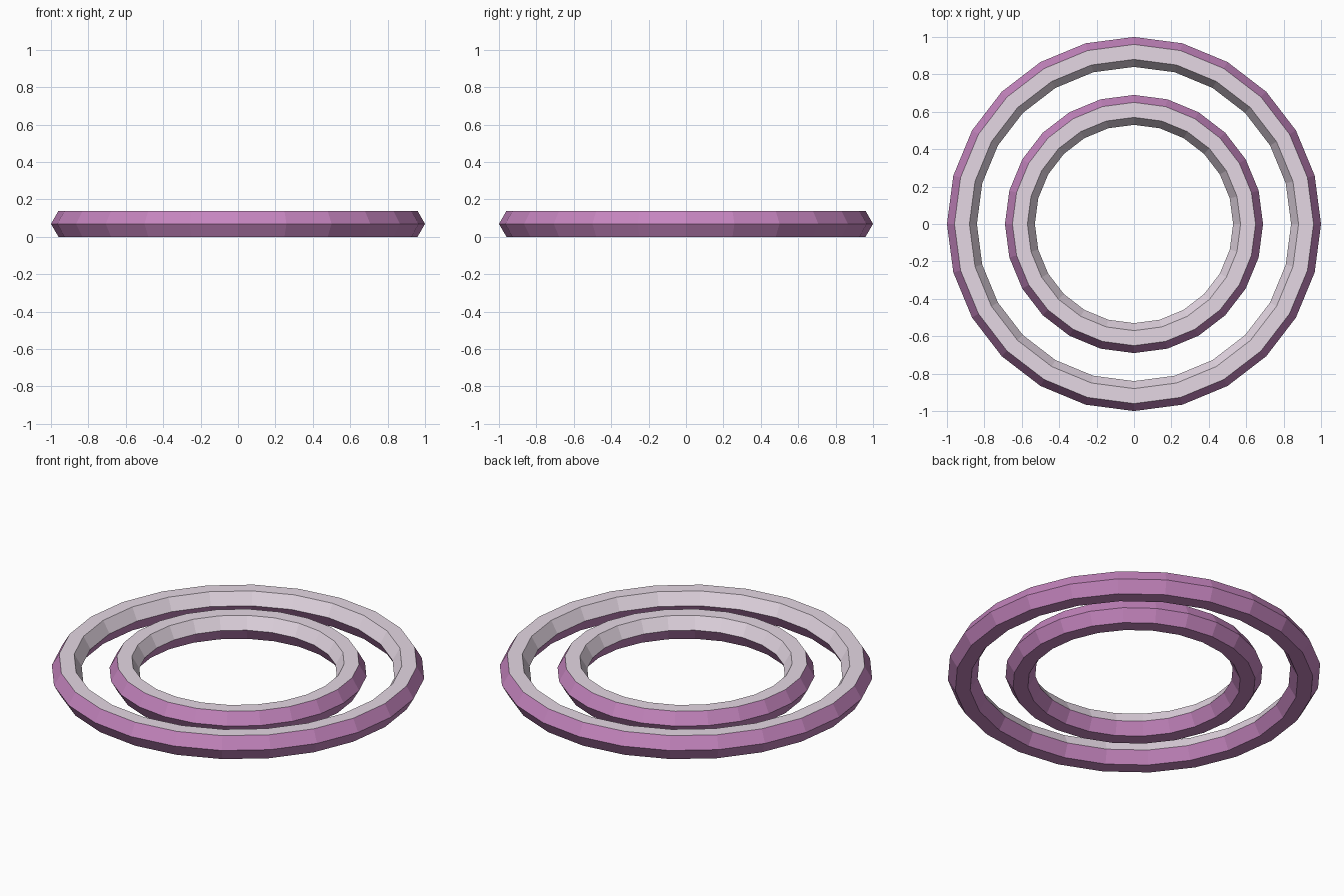
import bpy
import math

if "Cube" in bpy.data.objects:
    bpy.data.objects.remove(bpy.data.objects["Cube"])

TUBE = 0.08
HALF_HEIGHT = TUBE * math.sin(math.radians(60))


def material(name, color):
    mat = bpy.data.materials.new(name)
    mat.diffuse_color = color
    mat.use_nodes = True
    mat.node_tree.nodes["Principled BSDF"].inputs["Base Color"].default_value = mat.diffuse_color
    return mat


purple = material("purple", (0.56, 0.235, 0.52, 1))
pale = material("pale_lilac", (0.78, 0.68, 0.77, 1))


def ring(name, outer_radius):
    # Low-poly ring with a hexagonal section lying flat on z = 0
    bpy.ops.mesh.primitive_torus_add(
        major_segments=24, minor_segments=6,
        major_radius=outer_radius - TUBE, minor_radius=TUBE,
        location=(0, 0, HALF_HEIGHT))
    obj = bpy.context.object
    obj.name = name
    obj.data.materials.append(purple)
    obj.data.materials.append(pale)
    # Pale top and upper inner bevel, purple everywhere else
    for face in obj.data.polygons:
        n, c = face.normal, face.center
        outward = (n.x * c.x + n.y * c.y) / math.hypot(c.x, c.y)
        face.use_smooth = False
        face.material_index = 1 if n.z > 0.1 and outward < 0.3 else 0
    return obj


ring("outer_ring", 1.0)
ring("inner_ring", 0.69)
